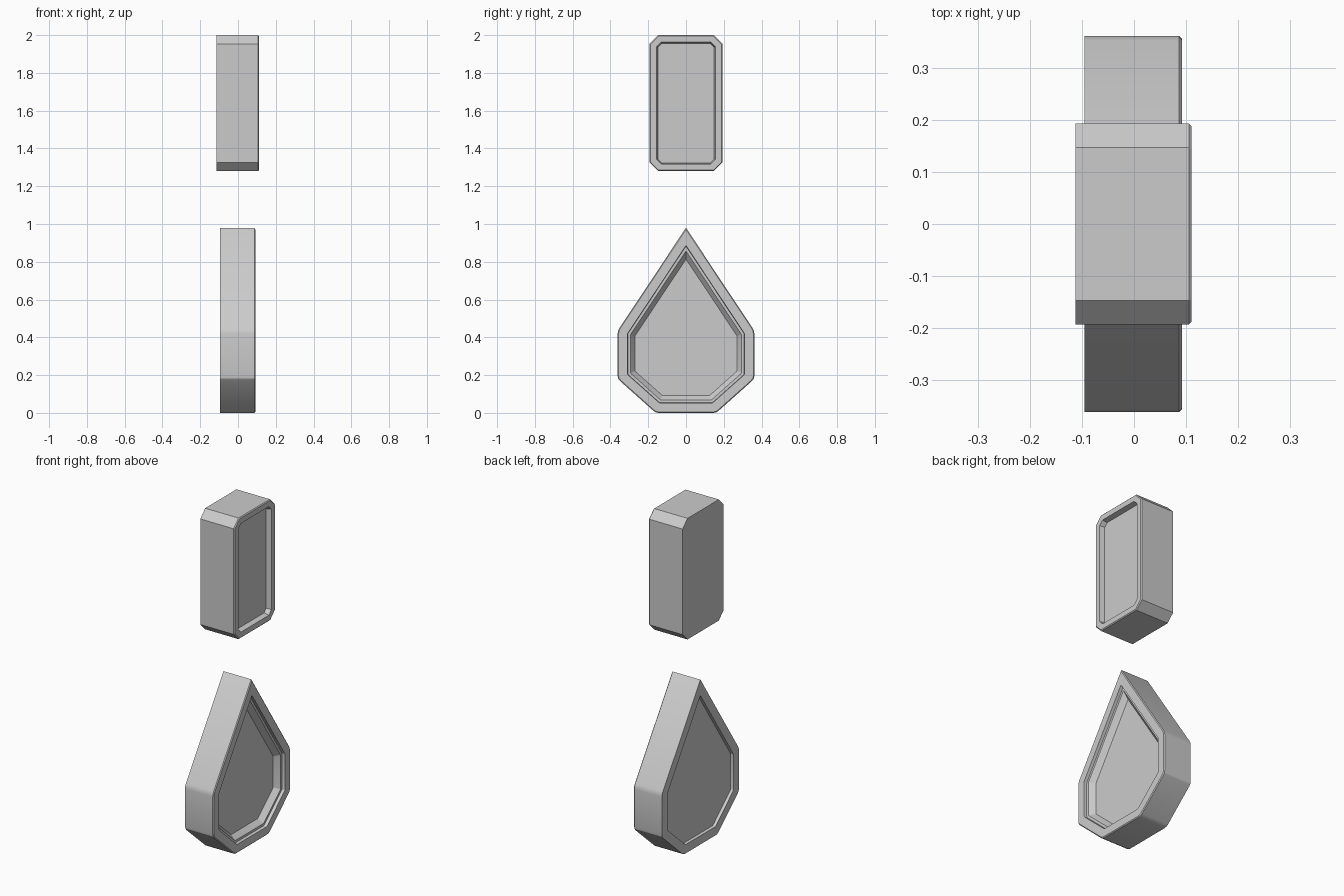
import bpy, bmesh, math
from mathutils import Vector

if "Cube" in bpy.data.objects:
    bpy.data.objects.remove(bpy.data.objects["Cube"])


def inset(poly, d):
    """Move every edge of a convex counter-clockwise outline inwards by d, with mitred corners."""
    out = []
    n = len(poly)
    for i in range(n):
        p = Vector(poly[i])
        a = (p - Vector(poly[i - 1])).normalized()
        b = (Vector(poly[(i + 1) % n]) - p).normalized()
        na, nb = Vector((-a.y, a.x)), Vector((-b.y, b.x))
        out.append(p + (na + nb) * d / (1 + na.dot(nb)))
    return out


def soften(poly, r, keep):
    """Round the corners slightly, except those listed in keep."""
    out = []
    n = len(poly)
    for i in range(n):
        p = Vector(poly[i])
        if r == 0:
            out.append(p)
            continue
        rr = 0.001 if i in keep else r
        a = p + (Vector(poly[i - 1]) - p).normalized() * rr
        b = p + (Vector(poly[(i + 1) % n]) - p).normalized() * rr
        out += [a, (a + 2 * p + b) / 4, b]
    return out


def lofted(name, outline, levels, r=0, keep=()):
    """Skin a row of inset outlines; levels = (x, inset) from the back centre to the front centre."""
    bm = bmesh.new()
    rings = []
    for x, d in levels:
        pts = soften(inset(outline, d), r if d < 0.02 else r * 0.3, keep)
        rings.append([bm.verts.new((x, p.x, p.y)) for p in pts])
    for lo, hi in zip(rings, rings[1:]):
        n = len(lo)
        for i in range(n):
            j = (i + 1) % n
            bm.faces.new((lo[i], lo[j], hi[j], hi[i]))
    bm.faces.new(rings[0][::-1])
    bm.faces.new(rings[-1])
    bmesh.ops.recalc_face_normals(bm, faces=bm.faces)
    me = bpy.data.meshes.new(name)
    bm.to_mesh(me)
    bm.free()
    ob = bpy.data.objects.new(name, me)
    bpy.context.collection.objects.link(ob)
    bpy.ops.object.select_all(action='DESELECT')
    ob.select_set(True)
    bpy.context.view_layer.objects.active = ob
    bpy.ops.object.shade_smooth_by_angle(angle=math.radians(25))
    return ob


# Upper block: chamfered rectangle with a shallow recess in its +x face
w, c, z0, z1 = 0.193, 0.046, 1.28, 2.0
half = [(w - c, z0), (w, z0 + c), (w, z1 - c), (w - c, z1)]
block = half + [(-y, z) for y, z in reversed(half)]
lofted("upper_block", block,
       [(-0.113, 0), (0.106, 0), (0.111, 0.005), (0.111, 0.037), (0.081, 0.044)])

# Lower drop: pointed outline, stepped recess in front and a shallow panel behind
side = [(0.16, 0.0), (0.362, 0.18), (0.362, 0.435)]
drop = side + [(0, 0.98)] + [(-y, z) for y, z in reversed(side)]
lofted("lower_drop", drop,
       [(-0.080, 0.056), (-0.095, 0.052), (-0.095, 0), (0.087, 0), (0.092, 0.005),
        (0.092, 0.052), (0.074, 0.054), (0.074, 0.068), (0.042, 0.092)],
       r=0.016, keep=(3,))
